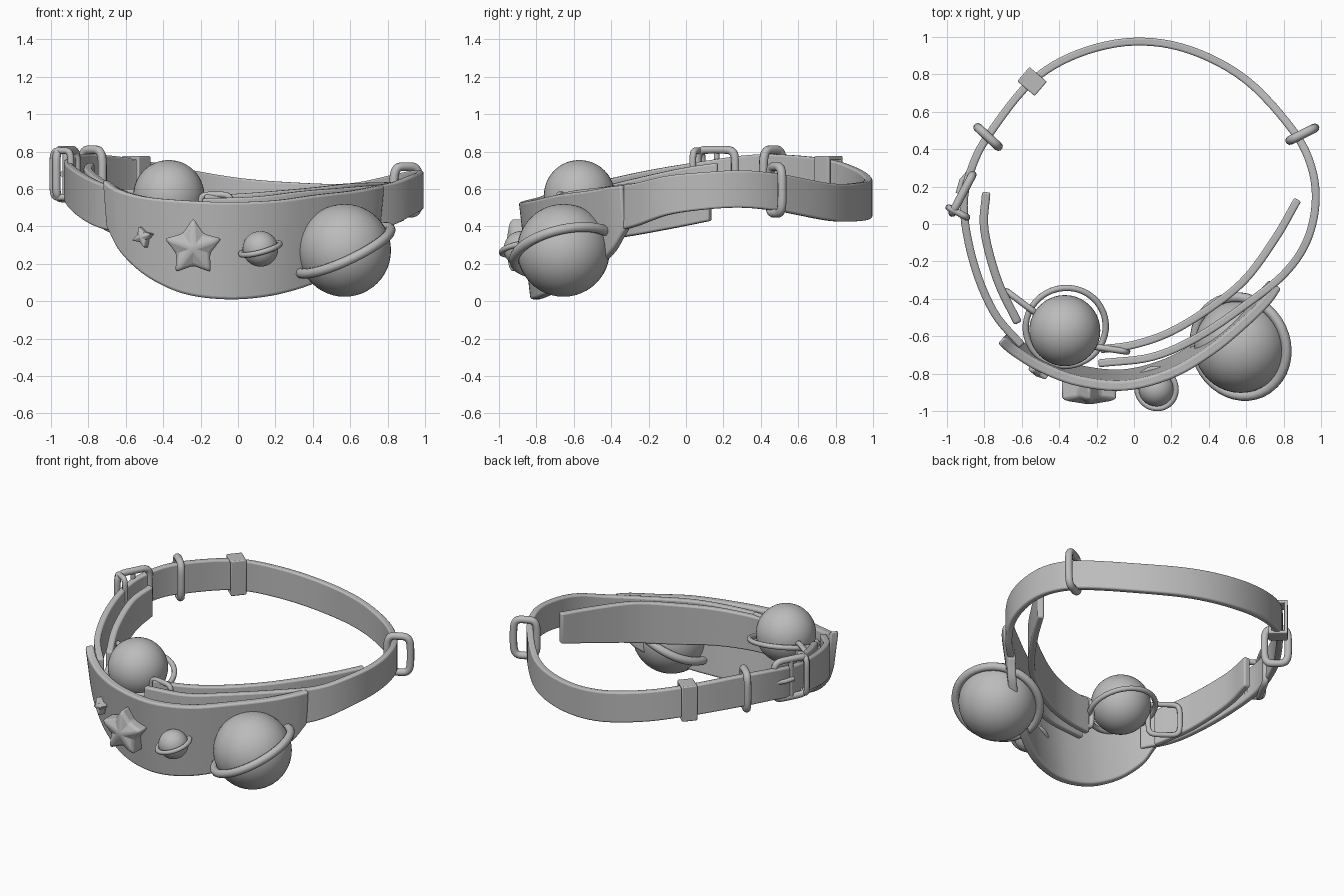
import bpy, bmesh, math
from mathutils import Vector, Matrix

if "Cube" in bpy.data.objects:
    bpy.data.objects.remove(bpy.data.objects["Cube"])

grey = bpy.data.materials.new("plain grey")
grey.use_nodes = True
grey.diffuse_color = (0.5, 0.5, 0.5, 1)
grey.node_tree.nodes["Principled BSDF"].inputs["Base Color"].default_value = (0.5, 0.5, 0.5, 1)


def finish(name, mesh, bevel=0.0, angle=35):
    ob = bpy.data.objects.new(name, mesh)
    bpy.context.collection.objects.link(ob)
    mesh.materials.clear()
    mesh.materials.append(grey)
    if bevel:
        mod = ob.modifiers.new("soft_edges", "BEVEL")
        mod.width, mod.segments, mod.limit_method = bevel, 3, "ANGLE"
        mod.angle_limit = math.radians(40)
    bpy.ops.object.select_all(action="DESELECT")
    ob.select_set(True)
    bpy.context.view_layer.objects.active = ob
    bpy.ops.object.shade_smooth_by_angle(angle=math.radians(angle))
    return ob


def smooth_path(points, steps=6):
    """Catmull-Rom curve through the points."""
    p = [Vector(q) for q in points]
    p = [2 * p[0] - p[1]] + p + [2 * p[-1] - p[-2]]
    out = []
    for a, b, c, d in zip(p, p[1:], p[2:], p[3:]):
        for i in range(steps):
            t = i / steps
            out.append(0.5 * (2 * b + (c - a) * t + (2 * a - 5 * b + 4 * c - d) * t**2
                              + (3 * b - a - 3 * c + d) * t**3))
    return out + [p[-2]]


def strap(name, points, thick=0.04, lean=0.0):
    """Band along (x, y, bottom, top); lean moves the lower edge inward."""
    path = smooth_path(points)
    bm = bmesh.new()
    rows = []
    for i, q in enumerate(path):
        t = path[min(i + 1, len(path) - 1)] - path[max(i - 1, 0)]
        n = Vector((t.y, -t.x, 0)).normalized() * thick / 2
        top = Vector((q[0], q[1], q[3]))
        low = Vector((q[0], q[1], q[2])) - n.normalized() * lean * (q[3] - q[2])
        rows.append([bm.verts.new(v) for v in (low - n, low + n, top + n, top - n)])
    for a, b in zip(rows, rows[1:]):
        for k in range(4):
            m = (k + 1) % 4
            bm.faces.new((a[k], a[m], b[m], b[k]))
    bm.faces.new(rows[0])
    bm.faces.new(rows[-1][::-1])
    bmesh.ops.recalc_face_normals(bm, faces=bm.faces)
    mesh = bpy.data.meshes.new(name)
    bm.to_mesh(mesh)
    bm.free()
    return finish(name, mesh, thick * 0.25)


def tube(name, points, radius, closed=True):
    curve = bpy.data.curves.new(name, "CURVE")
    curve.dimensions, curve.bevel_depth, curve.bevel_resolution = "3D", radius, 3
    curve.use_fill_caps = True
    spline = curve.splines.new("POLY")
    spline.points.add(len(points) - 1)
    for s, q in zip(spline.points, points):
        s.co = (*q, 1)
    spline.use_cyclic_u = closed
    temp = bpy.data.objects.new(name + "_path", curve)
    bpy.context.collection.objects.link(temp)
    bpy.context.view_layer.update()
    mesh = bpy.data.meshes.new_from_object(temp.evaluated_get(bpy.context.evaluated_depsgraph_get()))
    bpy.data.objects.remove(temp)
    return finish(name, mesh, angle=60)


def loop(name, centre, u, v, w, h, radius, square=0.4):
    """Rounded rectangular wire loop, w along u and h along v."""
    c, u, v = Vector(centre), Vector(u).normalized(), Vector(v).normalized()
    soft = lambda s: math.copysign(abs(s) ** square, s)
    angles = [2 * math.pi * (i + 0.5) / 40 for i in range(40)]
    return tube(name, [c + u * soft(math.cos(a)) * w / 2 + v * soft(math.sin(a)) * h / 2
                       for a in angles], radius)


def planet(name, centre, radius, ring, wire, tilt_x, tilt_y, offset=(0, 0, 0)):
    bm = bmesh.new()
    bmesh.ops.create_uvsphere(bm, u_segments=40, v_segments=24, radius=radius,
                              matrix=Matrix.Translation(centre))
    mesh = bpy.data.meshes.new(name)
    bm.to_mesh(mesh)
    bm.free()
    finish(name, mesh)
    turn = Matrix.Rotation(math.radians(tilt_y), 3, "Y") @ Matrix.Rotation(math.radians(tilt_x), 3, "X")
    loop(name + "_ring", Vector(centre) + Vector(offset), turn @ Vector((1, 0, 0)),
         turn @ Vector((0, 1, 0)), 2 * ring, 2 * ring, wire, 1)


def star(name, centre, tips, outer, inner, depth, yaw, spin):
    """Puffed star facing forward with ridges running to its tips."""
    bm = bmesh.new()
    back, front = [], []
    for i in range(2 * tips):
        a = math.pi / 2 + spin + math.pi * i / tips
        r = inner if i % 2 else outer
        x, z = r * math.cos(a), r * math.sin(a)
        back.append(bm.verts.new((x, depth / 2, z)))
        front.append(bm.verts.new((x, -depth * (0.2 if i % 2 else 0.32), z)))
    peak = bm.verts.new((0, -depth / 2, 0))
    for i in range(2 * tips):
        j = (i + 1) % (2 * tips)
        bm.faces.new((back[i], back[j], front[j], front[i]))
        bm.faces.new((front[i], front[j], peak))
    bm.faces.new(back)
    bmesh.ops.recalc_face_normals(bm, faces=bm.faces)
    mesh = bpy.data.meshes.new(name)
    bm.to_mesh(mesh)
    bm.free()
    ob = finish(name, mesh, outer * 0.1, 25)
    ob.location, ob.rotation_euler = centre, (0, 0, yaw)


# Broad curved front panel
strap("front_panel", [
    (-0.71, -0.62, 0.40, 0.65), (-0.64, -0.68, 0.26, 0.60), (-0.5, -0.765, 0.13, 0.56),
    (-0.3, -0.84, 0.04, 0.54), (-0.05, -0.865, 0.01, 0.53), (0.2, -0.80, 0.03, 0.54),
    (0.42, -0.67, 0.09, 0.57), (0.6, -0.52, 0.18, 0.59), (0.71, -0.41, 0.27, 0.61),
    (0.765, -0.33, 0.38, 0.62)], 0.055, 0.12)

# Main strap running round the back, from the right end to behind the panel
strap("main_strap", [
    (-0.6, -0.65, 0.36, 0.59), (-0.75, -0.47, 0.40, 0.64), (-0.86, -0.2, 0.47, 0.70),
    (-0.91, 0.1, 0.54, 0.75), (-0.86, 0.32, 0.57, 0.78), (-0.76, 0.5, 0.57, 0.785),
    (-0.55, 0.76, 0.55, 0.76), (-0.3, 0.91, 0.50, 0.71), (0, 0.975, 0.45, 0.66),
    (0.3, 0.93, 0.43, 0.635), (0.6, 0.77, 0.43, 0.63), (0.85, 0.5, 0.48, 0.68),
    (0.95, 0.3, 0.50, 0.70), (0.97, 0.1, 0.49, 0.69), (0.92, -0.1, 0.46, 0.67),
    (0.8, -0.27, 0.40, 0.63), (0.6, -0.43, 0.36, 0.61), (0.35, -0.60, 0.34, 0.59),
    (0.1, -0.71, 0.33, 0.56), (-0.19, -0.745, 0.33, 0.55)], 0.042)

# Inner lining straps
strap("inner_strap_left", [
    (-0.18, -0.67, 0.33, 0.57), (0, -0.645, 0.33, 0.575), (0.2, -0.575, 0.33, 0.59),
    (0.42, -0.44, 0.33, 0.61), (0.6, -0.29, 0.35, 0.63), (0.76, -0.07, 0.39, 0.635),
    (0.875, 0.13, 0.43, 0.64)], 0.042)
strap("inner_strap_right", [
    (-0.79, 0.17, 0.53, 0.74), (-0.8, -0.03, 0.48, 0.71), (-0.73, -0.3, 0.40, 0.65),
    (-0.62, -0.53, 0.34, 0.59)], 0.045)

# Ringed planets
planet("large_planet", (0.57, -0.655, 0.272), 0.248, 0.27, 0.027, 12, -25)
planet("small_planet", (0.12, -0.88, 0.28), 0.095, 0.108, 0.015, 10, -15)
planet("hanging_planet", (-0.37, -0.57, 0.565), 0.19, 0.215, 0.017, 14, 5, (0.005, 0.02, -0.05))

# Stars on the panel
star("large_star", (-0.24, -0.9, 0.285), 5, 0.16, 0.095, 0.14, 0, 0)
star("small_star", (-0.51, -0.79, 0.343), 4, 0.06, 0.03, 0.06, -0.5, 0.3)

# Wire links holding the hanging planet
loop("link_right", (-0.6, -0.42, 0.475), (0.8, -0.6, 0), (0, 0, 1), 0.2, 0.22, 0.017)
loop("link_left", (-0.12, -0.67, 0.47), (1, -0.15, 0), (0, 0, 1), 0.17, 0.2, 0.017)

# Upright loops round the strap
for name, centre, across in (("strap_loop_left", (0.9, 0.48, 0.595), (0.16, 0.08, 0)),
                             ("strap_loop_right", (-0.78, 0.465, 0.685), (-0.13, 0.12, 0))):
    loop(name, centre, across, (0, 0, 1), 0.15, 0.25, 0.024, 0.5)

# Flat keeper loop: four walls round the strap
u, n = Vector((0.65, 0.76, 0)).normalized(), Vector((-0.76, 0.65, 0)).normalized()
frame = Matrix((u, n, (0, 0, 1))).transposed().to_4x4()
bm = bmesh.new()
for sy, sz, dy, dz in ((0.05, 0, 0.022, 0.24), (-0.05, 0, 0.022, 0.24),
                       (0, 0.11, 0.12, 0.022), (0, -0.11, 0.12, 0.022)):
    bmesh.ops.create_cube(bm, size=1, matrix=Matrix.Translation((-0.545, 0.762, 0.655)) @ frame
                          @ Matrix.Translation((0, sy, sz)) @ Matrix.Diagonal((0.1, dy, dz, 1)))
keeper_mesh = bpy.data.meshes.new("keeper")
bm.to_mesh(keeper_mesh)
bm.free()
finish("keeper", keeper_mesh, 0.006)

# Buckle: frame, centre bar and prong
t = Vector((0.45, 0.85, 0)).normalized()
c = Vector((-0.895, 0.15, 0.68))
out = Vector((-t.y, t.x, 0))
up = Vector((0, 0, 1))
loop("buckle_frame", c + out * 0.025, t, up, 0.23, 0.26, 0.022, 0.35)
loop("buckle_rear_loop", c - t * 0.1, out, up, 0.11, 0.25, 0.018, 0.4)
tube("buckle_bar", [c + out * 0.03 - up * 0.13, c + out * 0.03 + up * 0.13], 0.016, False)
tube("buckle_prong", [c + out * 0.045 - t * 0.01, c + out * 0.06 + t * 0.06,
                      c + out * 0.045 + t * 0.125], 0.015, False)
